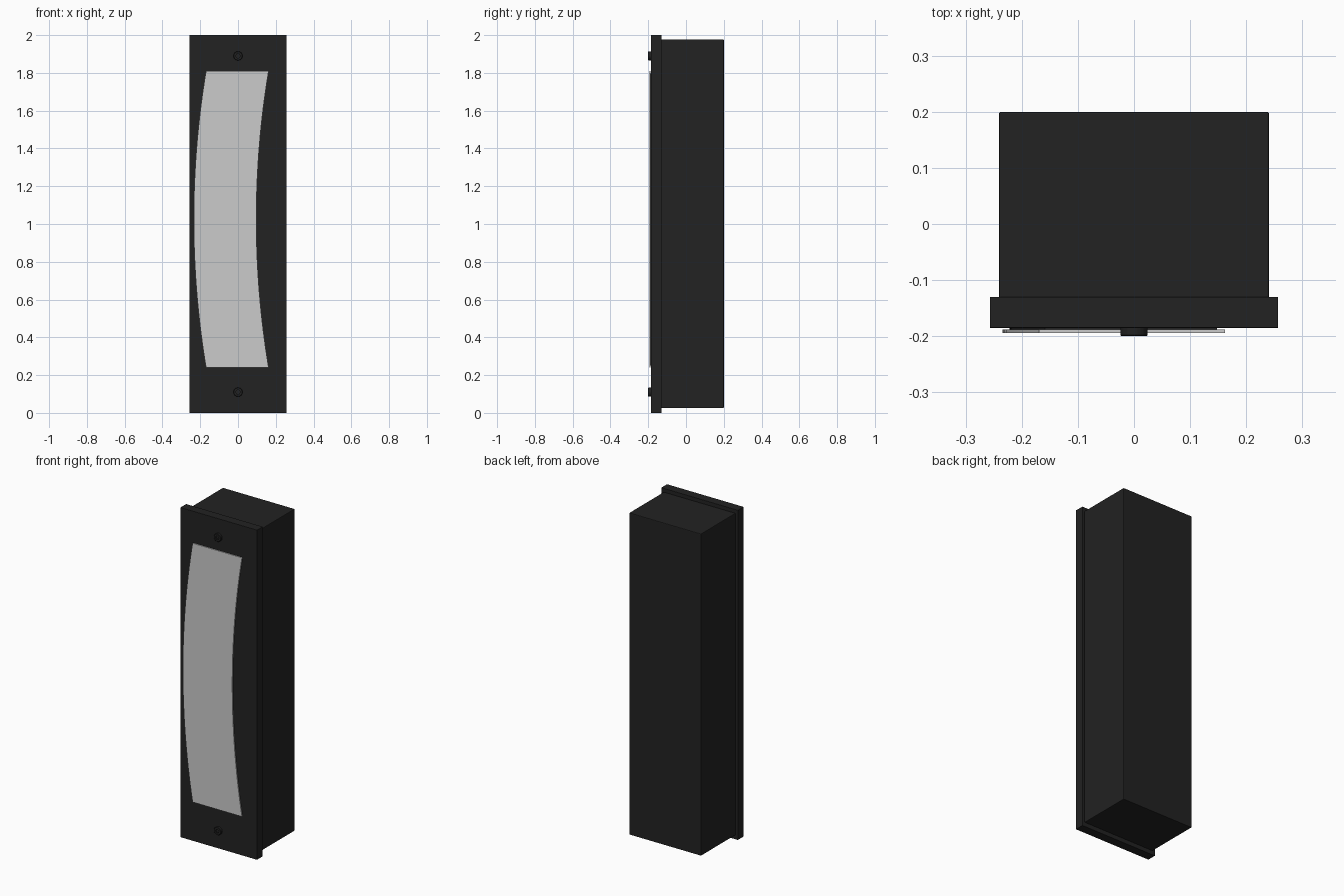
import bpy, bmesh, math

if "Cube" in bpy.data.objects:
    bpy.data.objects.remove(bpy.data.objects["Cube"])


def material(name, c):
    m = bpy.data.materials.new(name)
    m.diffuse_color = (*c, 1)
    m.use_nodes = True
    m.node_tree.nodes["Principled BSDF"].inputs["Base Color"].default_value = m.diffuse_color
    return m


black = material("matte_black", (0.016, 0.016, 0.016))
pale = material("frosted_lens", (0.6, 0.6, 0.6))


def finish(bm, name, mat, bevel=0):
    bmesh.ops.recalc_face_normals(bm, faces=bm.faces)
    me = bpy.data.meshes.new(name)
    bm.to_mesh(me)
    bm.free()
    me.materials.append(mat)
    ob = bpy.data.objects.new(name, me)
    bpy.context.collection.objects.link(ob)
    if bevel:
        mod = ob.modifiers.new("bevel", 'BEVEL')
        mod.width = bevel
        mod.segments = 2
    return ob


def box(name, x, y0, y1, z0, z1, mat, bevel):
    bm = bmesh.new()
    bmesh.ops.create_cube(bm, size=1)
    for v in bm.verts:
        v.co = (v.co.x * 2 * x,
                y0 + (v.co.y + 0.5) * (y1 - y0),
                z0 + (v.co.z + 0.5) * (z1 - z0))
    return finish(bm, name, mat, bevel)


def prism(name, outline, y0, y1, mat):
    bm = bmesh.new()
    face = bm.faces.new([bm.verts.new((x, y0, z)) for x, z in outline])
    ext = bmesh.ops.extrude_face_region(bm, geom=[face], use_keep_orig=True)
    for g in ext["geom"]:
        if isinstance(g, bmesh.types.BMVert):
            g.co.y = y1
    return finish(bm, name, mat)


# Recessed housing and front plate
box("housing", 0.241, -0.132, 0.20, 0.025, 1.978, black, 0.004)
box("front_plate", 0.257, -0.185, -0.13, 0.0, 2.0, black, 0.001)


# Curved lens: two parallel arcs closed by flat ends
def lens_outline(inset):
    half, sag, mid, n = 0.785, 0.065, 1.025, 32
    radius = (half * half + sag * sag) / (2 * sag)
    h = half - inset
    left, right = [], []
    for i in range(n + 1):
        t = -h + 2 * h * i / n
        bulge = radius - math.sqrt(radius * radius - t * t)
        left.append((-0.234 + inset + bulge, mid + t))
        right.append((0.097 - inset + bulge, mid + t))
    return right + left[::-1]


prism("lens", lens_outline(0), -0.194, -0.188, pale)
prism("lens_gasket", lens_outline(0.012), -0.1885, -0.184, black)


# Socket-head screws
def screw(name, z):
    bm = bmesh.new()
    n, r, front, floor = 24, 0.024, -0.2, -0.192

    def ring(rad, y):
        return [bm.verts.new((rad * math.cos(2 * math.pi * i / n), y,
                              z + rad * math.sin(2 * math.pi * i / n)))
                for i in range(n)]

    def hex_ring(y):
        out = []
        for i in range(n):
            a = 2 * math.pi * i / n
            local = a % (math.pi / 3) - math.pi / 6
            rad = 0.0105 / math.cos(local)
            out.append(bm.verts.new((rad * math.cos(a), y, z + rad * math.sin(a))))
        return out

    rings = [ring(r, -0.184), ring(r, front + 0.002), ring(r - 0.002, front),
             hex_ring(front), hex_ring(floor)]
    for a, b in zip(rings, rings[1:]):
        for i in range(n):
            j = (i + 1) % n
            bm.faces.new((a[i], a[j], b[j], b[i]))
    bm.faces.new(rings[0])
    bm.faces.new(rings[-1])
    finish(bm, name, black)


screw("upper_screw", 1.89)
screw("lower_screw", 0.11)
